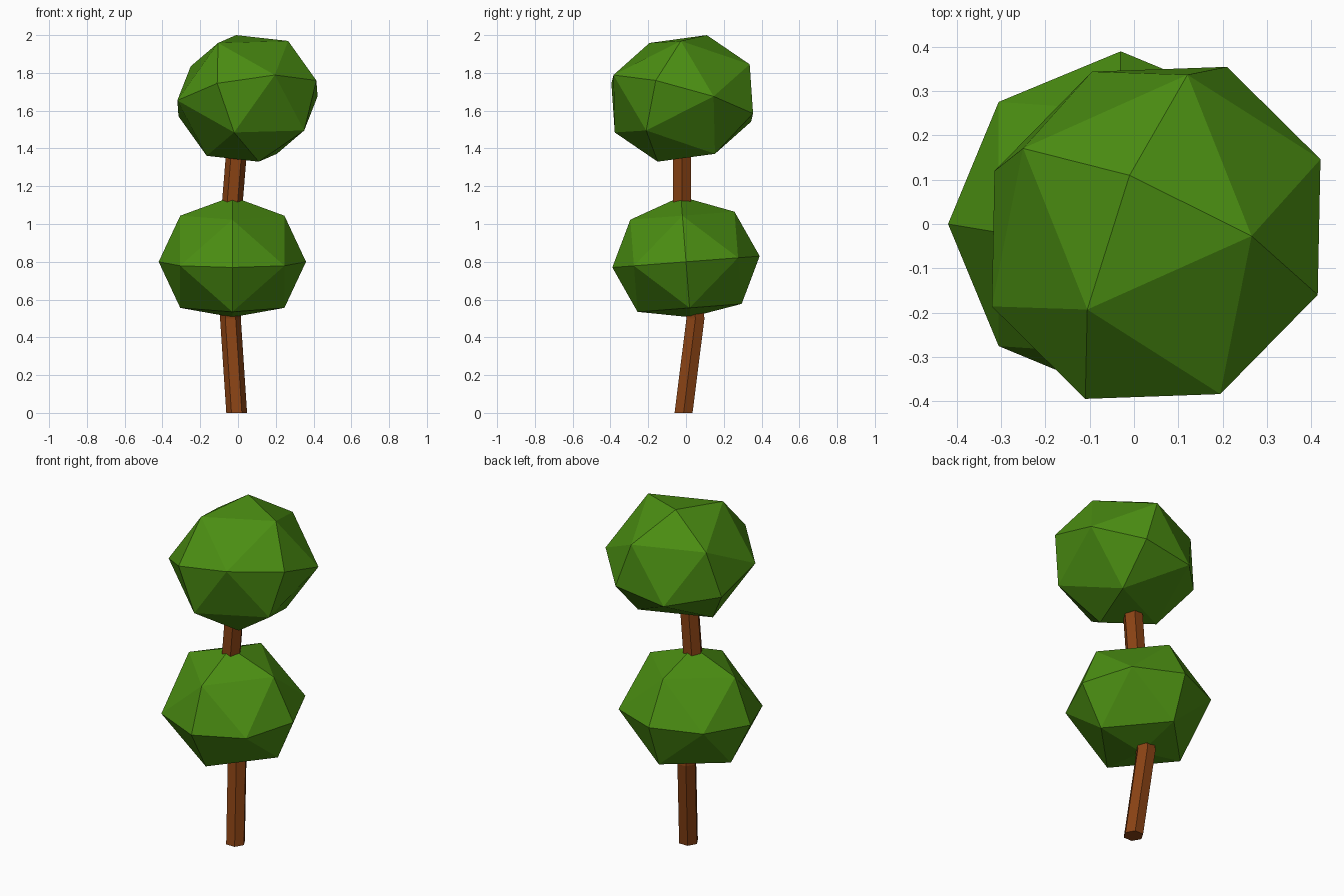
import bpy
import bmesh
from math import cos, sin, tau, sqrt
from itertools import product
from mathutils import Vector

cube = bpy.data.objects.get("Cube")
if cube:
    bpy.data.objects.remove(cube, do_unlink=True)


def make_material(name, color):
    mat = bpy.data.materials.new(name)
    mat.use_nodes = True
    mat.diffuse_color = color
    mat.node_tree.nodes["Principled BSDF"].inputs["Base Color"].default_value = color
    return mat


def finish(name, bm, mat):
    bmesh.ops.remove_doubles(bm, verts=bm.verts, dist=0.001)
    bmesh.ops.recalc_face_normals(bm, faces=bm.faces)
    mesh = bpy.data.meshes.new(name)
    bm.to_mesh(mesh)
    bm.free()
    mesh.materials.append(mat)
    obj = bpy.data.objects.new(name, mesh)
    bpy.context.collection.objects.link(obj)
    return obj


def crown(name, center, side, depth, up, mat, under=1.0):
    """Once-subdivided octahedron spanned by three half-axes; under flattens the lower tip."""
    bm = bmesh.new()
    center, side, depth, up = map(Vector, (center, side, depth, up))
    for sx, sy, sz in product((1, -1), repeat=3):
        tips = [side * sx, depth * sy, up * sz]
        mids = [(tips[i] + tips[i - 1]) / sqrt(2) for i in range(3)]
        if sz < 0:
            tips[2] = tips[2] * under
        tip_v = [bm.verts.new(center + p) for p in tips]
        mid_v = [bm.verts.new(center + p) for p in mids]
        bm.faces.new(mid_v)
        for i in range(3):
            bm.faces.new((tip_v[i], mid_v[i], mid_v[(i + 1) % 3]))
    return finish(name, bm, mat)


def crooked_post(name, path, radius, sides, mat):
    bm = bmesh.new()
    rings = []
    for x, y, z in path:
        rings.append([bm.verts.new((x + radius * cos(tau * i / sides),
                                    y + radius * sin(tau * i / sides), z))
                      for i in range(sides)])
    for low, high in zip(rings, rings[1:]):
        for i in range(sides):
            j = (i + 1) % sides
            bm.faces.new((low[i], low[j], high[j], high[i]))
    bm.faces.new(rings[0])
    bm.faces.new(rings[-1])
    return finish(name, bm, mat)


leaf_green = make_material("leaf_green", (0.07, 0.27, 0.006, 1))
bark_brown = make_material("bark_brown", (0.25, 0.055, 0.007, 1))

# Bent six-sided trunk running up through both crowns
crooked_post("trunk", [(-0.007, -0.013, 0), (-0.04, 0.05, 0.5),
                       (-0.035, -0.02, 1.05), (0.01, -0.02, 1.6)],
             0.055, 6, bark_brown)

# Faceted foliage
crown("lower_crown", (-0.03, 0, 0.8), (0.39, 0, 0), (0, 0.39, 0.03),
      (0, -0.027, 0.345), leaf_green, under=0.85)
crown("upper_crown", (0.05, -0.02, 1.665), (0.365, -0.14, 0.095),
      (0.16, 0.375, -0.08), (-0.06, 0.13, 0.335), leaf_green)
